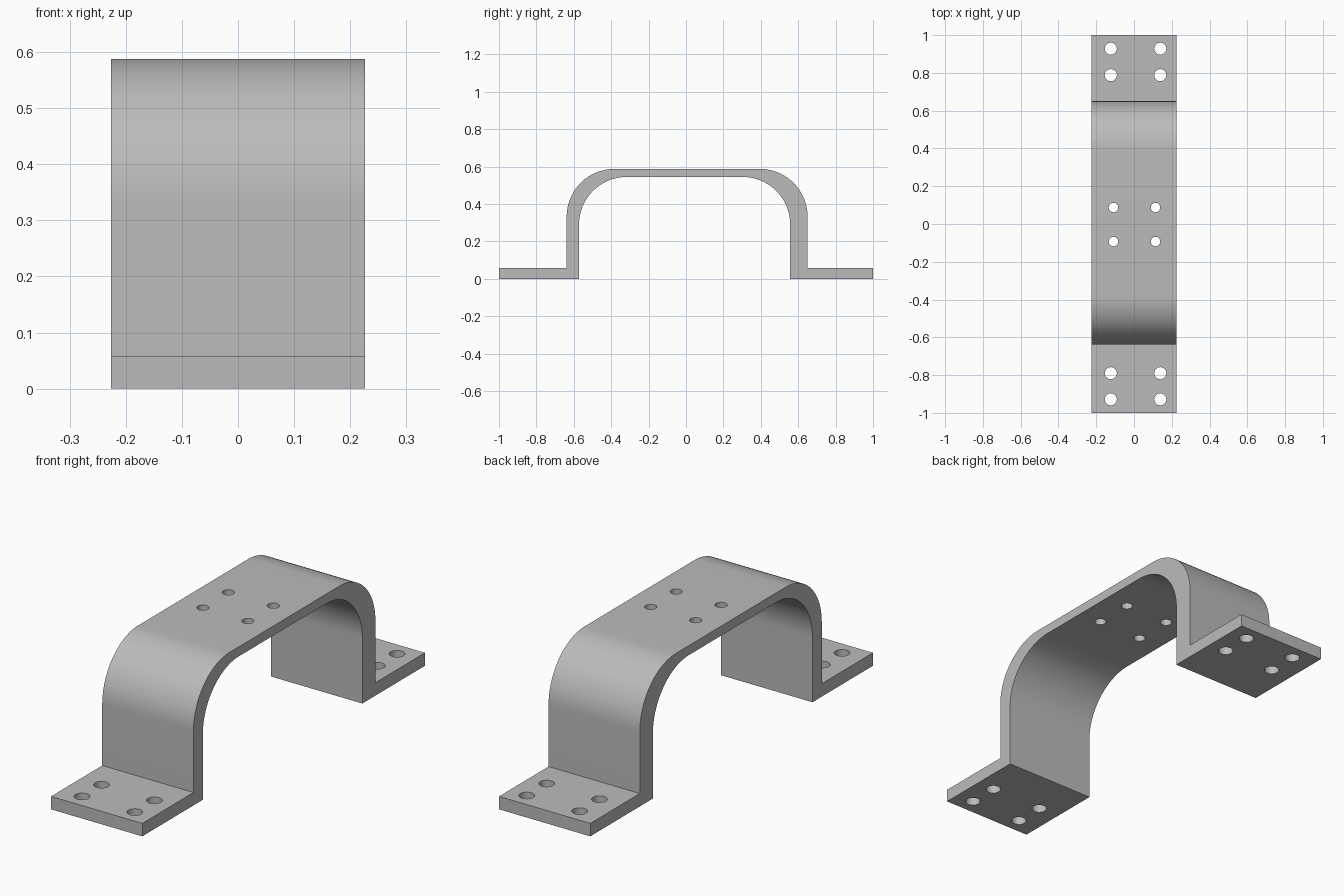
import bpy, bmesh
from math import sin, cos, pi, radians

cube = bpy.data.objects.get("Cube")
if cube:
    bpy.data.objects.remove(cube, do_unlink=True)

HALF_W, TOP, INNER_TOP, FOOT, BEND = 0.226, 0.588, 0.545, 0.058, 0.255

steel = bpy.data.materials.new("grey_steel")
steel.use_nodes = True
steel.diffuse_color = (0.5, 0.5, 0.5, 1)
steel.node_tree.nodes["Principled BSDF"].inputs["Base Color"].default_value = (0.5, 0.5, 0.5, 1)


def make_object(name, bm):
    bmesh.ops.recalc_face_normals(bm, faces=bm.faces)
    mesh = bpy.data.meshes.new(name)
    bm.to_mesh(mesh)
    bm.free()
    mesh.materials.append(steel)
    obj = bpy.data.objects.new(name, mesh)
    bpy.context.collection.objects.link(obj)
    return obj


def arch(y_back, y_front, z_top, steps=24):
    """Rounded corners running from the back leg over to the front leg."""
    pts = []
    for i in range(steps + 1):
        a = pi / 2 * i / steps
        pts.append((y_back - BEND + BEND * cos(a), z_top - BEND + BEND * sin(a)))
    for i in range(steps + 1):
        a = pi / 2 * (1 + i / steps)
        pts.append((y_front + BEND + BEND * cos(a), z_top - BEND + BEND * sin(a)))
    return pts


# Bent strap: side profile extruded across the width
outer = [(1, 0), (1, FOOT), (0.65, FOOT)] + arch(0.65, -0.638, TOP)
outer += [(-0.638, FOOT), (-1, FOOT), (-1, 0)]
inner = [(-0.572, 0)] + arch(0.557, -0.572, INNER_TOP)[::-1] + [(0.557, 0)]
bm = bmesh.new()
side = bm.faces.new([bm.verts.new((-HALF_W, y, z)) for y, z in outer + inner])
extruded = bmesh.ops.extrude_face_region(bm, geom=[side])["geom"]
bmesh.ops.translate(bm, vec=(2 * HALF_W, 0, 0),
                    verts=[v for v in extruded if isinstance(v, bmesh.types.BMVert)])
bracket = make_object("bracket_strap", bm)

# Screw holes: four in each foot and four in the top
holes = [(x, y, 0.03, 0.032) for x in (-0.123, 0.139)
         for y in (-0.928, -0.79, 0.788, 0.928)]
holes += [(x, y, 0.56, 0.025) for x in (-0.109, 0.114) for y in (-0.093, 0.087)]
bm = bmesh.new()
for x, y, z, r in holes:
    made = bmesh.ops.create_cone(bm, cap_ends=True, segments=32,
                                 radius1=r, radius2=r, depth=0.2)
    bmesh.ops.translate(bm, vec=(x, y, z), verts=made["verts"])
cutter = make_object("hole_cutter", bm)
cutter.hide_render = True

bpy.ops.object.select_all(action='DESELECT')
bracket.select_set(True)
bpy.context.view_layer.objects.active = bracket
cut = bracket.modifiers.new("screw_holes", 'BOOLEAN')
cut.operation = 'DIFFERENCE'
cut.solver = 'EXACT'
cut.object = cutter
bpy.ops.object.modifier_apply(modifier=cut.name)
bpy.data.objects.remove(cutter, do_unlink=True)
bpy.ops.object.shade_smooth_by_angle(angle=radians(30))
